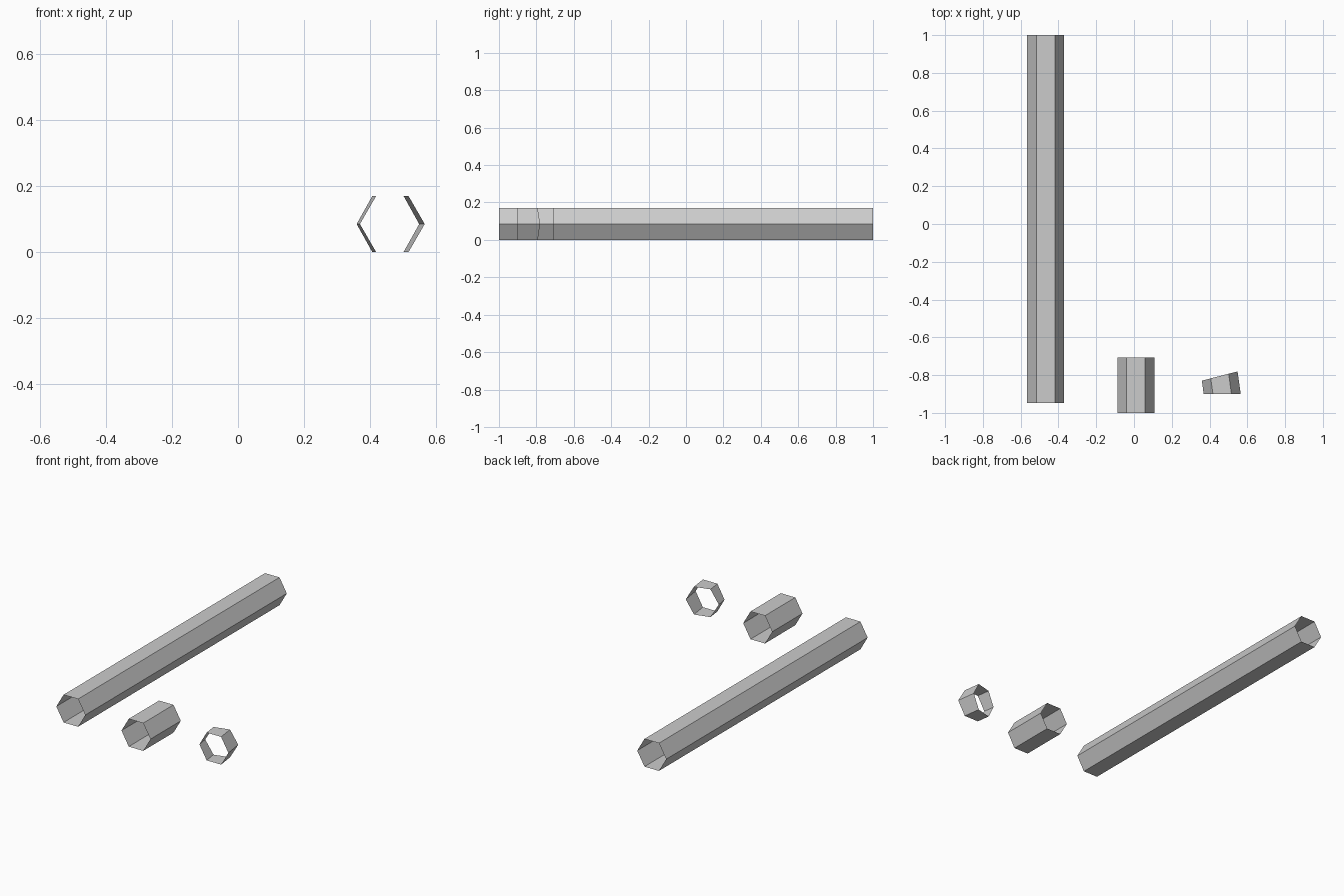
import bpy, bmesh, math

if "Cube" in bpy.data.objects:
    bpy.data.objects.remove(bpy.data.objects["Cube"])

R = 0.098  # hexagon circumradius
HALF = R * math.sqrt(3) / 2


def hex_tube(name, cx, y_front, y_back, back_slope=0.0, lean=0.0):
    """Open six-sided tube; the back rim can be mitred and the axis can lean in x."""
    bm = bmesh.new()
    front, back = [], []
    for i in range(6):
        a = i * math.pi / 3
        dx, z = R * math.cos(a), HALF + R * math.sin(a)
        front.append(bm.verts.new((cx + dx, y_front, z)))
        yb = y_back + back_slope * dx
        back.append(bm.verts.new((cx + dx + lean * (yb - y_front), yb, z)))
    for i in range(6):
        j = (i + 1) % 6
        bm.faces.new((front[j], front[i], back[i], back[j]))
    bm.normal_update()
    # turn walls outward
    if bm.faces[:][0].normal.x < 0:
        bmesh.ops.reverse_faces(bm, faces=bm.faces[:])
    me = bpy.data.meshes.new(name)
    bm.to_mesh(me)
    bm.free()
    ob = bpy.data.objects.new(name, me)
    bpy.context.collection.objects.link(ob)
    return ob


# long straight pipe, short straight pipe, mitred elbow segment
hex_tube("long_pipe", -0.468, -0.948, 1.0)
hex_tube("short_pipe", 0.0095, -1.0, -0.707)
hex_tube("elbow_pipe", 0.467, -0.9, -0.805, back_slope=0.25, lean=-0.14)
